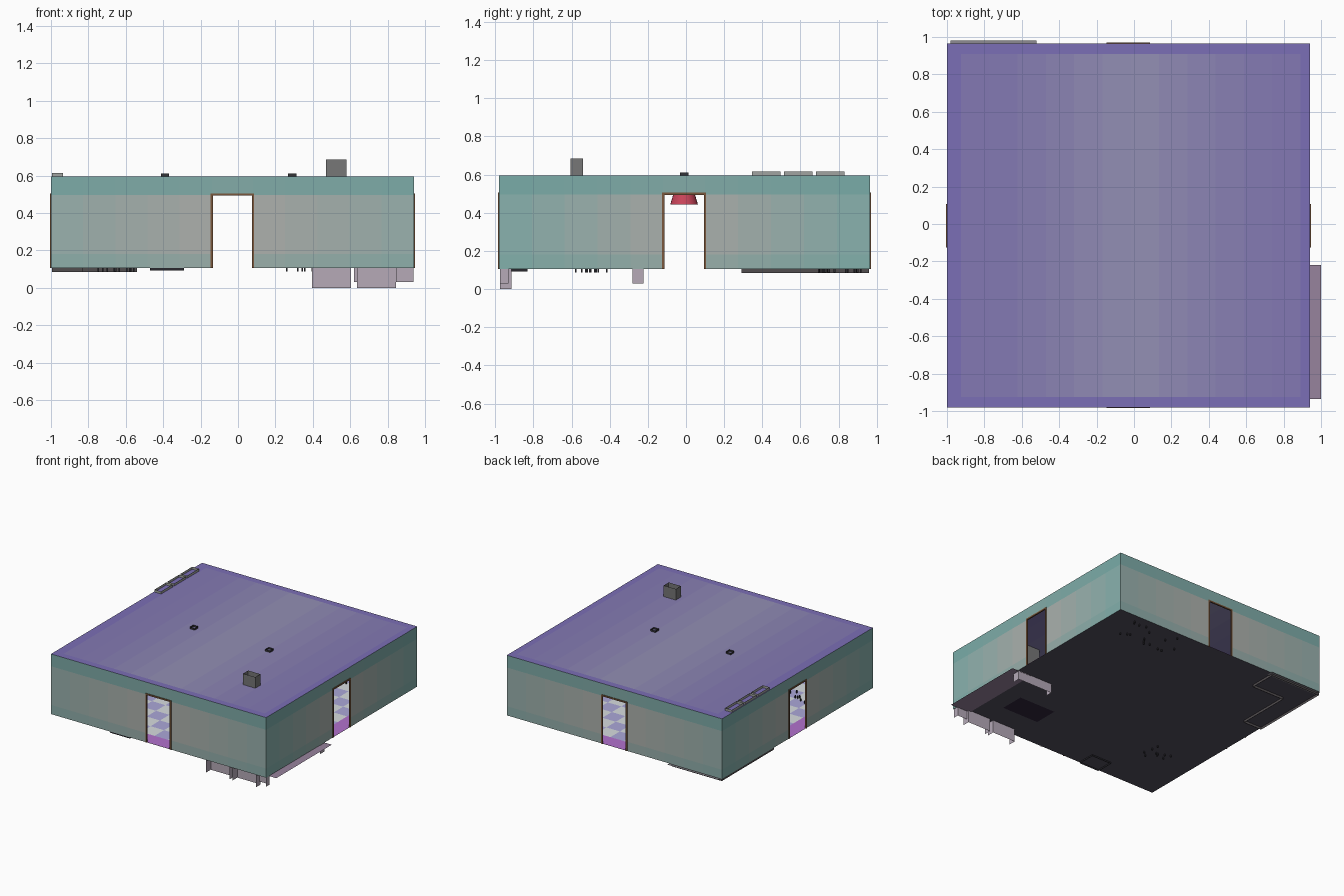
import bpy, bmesh, math, random
from mathutils import Vector

if "Cube" in bpy.data.objects:
    bpy.data.objects.remove(bpy.data.objects["Cube"])

random.seed(4)
X0, X1, Y0, Y1 = -1.0, 0.94, -0.98, 0.965
ZF, ZC = 0.105, 0.595
mats = {}


def mat(rgb):
    key = tuple(int(c) for c in rgb)
    if key not in mats:
        m = bpy.data.materials.new("colour_%d_%d_%d" % key)
        m.diffuse_color = [(c / 255) ** 2.2 for c in key] + [1]
        m.use_nodes = True
        m.node_tree.nodes["Principled BSDF"].inputs["Base Color"].default_value = m.diffuse_color
        mats[key] = m
    return mats[key]


def mix(a, b, t):
    return tuple(p + (q - p) * t for p, q in zip(a, b))


def mesh_from_quads(name, quads):
    """quads: list of (corner points, colour)"""
    bm = bmesh.new()
    me = bpy.data.meshes.new(name)
    slots = []
    for pts, col in quads:
        m = mat(col)
        if m not in slots:
            slots.append(m)
            me.materials.append(m)
        f = bm.faces.new([bm.verts.new(p) for p in pts])
        f.material_index = slots.index(m)
    bmesh.ops.remove_doubles(bm, verts=bm.verts, dist=1e-5)
    bm.to_mesh(me)
    bm.free()
    ob = bpy.data.objects.new(name, me)
    bpy.context.collection.objects.link(ob)
    return ob


def box(name, a, b, col):
    """Closed box between two corners"""
    bm = bmesh.new()
    bmesh.ops.create_cube(bm, size=1)
    a, b = Vector(a), Vector(b)
    for v in bm.verts:
        v.co = Vector(((a[i] + b[i]) / 2 + v.co[i] * (b[i] - a[i])) for i in range(3))
    me = bpy.data.meshes.new(name)
    bm.to_mesh(me)
    bm.free()
    me.materials.append(mat(col))
    ob = bpy.data.objects.new(name, me)
    bpy.context.collection.objects.link(ob)
    return ob


def strip(name, path, z0, z1, col, closed=False):
    """Thin upright sheet along a plan path"""
    pts = path + path[:1] if closed else path
    return mesh_from_quads(name, [([(*p, z0), (*q, z0), (*q, z1), (*p, z1)], col)
                                  for p, q in zip(pts, pts[1:])])


def rect(x0, x1, y0, y1):
    return [(x0, y0), (x1, y0), (x1, y1), (x0, y1)]


def sheet(name, x0, x1, y0, y1, z, col):
    return mesh_from_quads(name, [([(x, y, z) for x, y in rect(x0, x1, y0, y1)], col)])


# Walls: banded sheets with a doorway in the middle of each
GREY, TEAL, TRIM = (178, 176, 172), (132, 178, 174), (118, 170, 166)
WOOD = (122, 88, 62)


def wall(name, lo, hi, d0, d1, place, warm):
    cuts = [lo + (d0 - lo) * i / 5 for i in range(6)] + [d1 + (hi - d1) * i / 5 for i in range(6)]
    zs = [ZF, 0.18, 0.495, ZC]
    quads = []
    for u, v in zip(cuts, cuts[1:]):
        t = min(1, abs((u + v) / 2 - (d0 + d1) / 2))
        for k, (z, w) in enumerate(zip(zs, zs[1:])):
            if abs(u - d0) < 1e-6 and k < 2:
                continue
            base = mix(GREY, TEAL, t * warm)
            col = mix(base, TRIM, (0.35, 0, 0.8)[k])
            quads.append(([place(u, z), place(v, z), place(v, w), place(u, w)], col))
    mesh_from_quads(name, quads)
    # Door frame
    r = 0.006
    for part, (a, b, z, w) in {"left_jamb": (d0 - r, d0 + r, ZF, 0.505),
                               "right_jamb": (d1 - r, d1 + r, ZF, 0.505),
                               "head": (d0 - r, d1 + r, 0.493, 0.505)}.items():
        p, q = Vector(place(a, z)), Vector(place(b, w))
        n = (Vector(place(1, 0)) - Vector(place(0, 0))).cross(Vector((0, 0, 1))) * 0.005
        box(name + "_door_" + part, p - n, q + n, WOOD)


wall("front_wall", X0, X1, -0.14, 0.08, lambda u, z: (u, Y0, z), 0.6)
wall("back_wall", X0, X1, -0.14, 0.08, lambda u, z: (u, Y1, z), 0.6)
wall("right_wall", Y0, Y1, -0.12, 0.10, lambda u, z: (X1, u, z), 1.0)
wall("left_wall", Y0, Y1, -0.12, 0.10, lambda u, z: (X0, u, z), 1.0)

# Ceiling with a darker border
quads = []
xs = [X0, X0 + 0.075] + [X0 + 0.075 + 1.815 * i / 12 for i in range(1, 12)] + [X1 - 0.05, X1]
ys = [Y0, Y0 + 0.055, Y1 - 0.055, Y1]
for i, (a, b) in enumerate(zip(xs, xs[1:])):
    for j, (c, d) in enumerate(zip(ys, ys[1:])):
        edge = j != 1 or i in (0, len(xs) - 2)
        col = (122, 110, 180) if edge else mix((148, 144, 180), (130, 120, 178), min(1, abs(a + b) / 1.5))
        quads.append(([(x, y, ZC) for x, y in rect(a, b, c, d)], col))
mesh_from_quads("ceiling", quads)

# Floor: dark underside and a checker above it
sheet("floor_underside", X0, X1, Y0, Y1, ZF, (84, 80, 94))
N = 16
tiles = []
for i in range(N):
    for j in range(N):
        a, b = X0 + (X1 - X0) * i / N, X0 + (X1 - X0) * (i + 1) / N
        c, d = Y0 + (Y1 - Y0) * j / N, Y0 + (Y1 - Y0) * (j + 1) / N
        rim = i in (0, N - 1) or j in (0, N - 1)
        col = (176, 112, 204) if rim else ((170, 166, 216), (214, 220, 222))[(i + j) % 2]
        tiles.append(([(x, y, ZF + 0.003) for x, y in rect(a, b, c, d)], col))
mesh_from_quads("floor_tiles", tiles)

# Hanging lamps with mounts rising through the ceiling
for name, x, col in (("right", 0.29, (200, 70, 90)), ("left", -0.39, (180, 200, 60))):
    y = -0.01
    bpy.ops.mesh.primitive_cone_add(vertices=24, radius1=0.073, radius2=0.058, depth=0.05,
                                    end_fill_type='NOTHING', location=(x, y, 0.467))
    shade = bpy.context.object
    shade.name = name + "_lamp_shade"
    shade.data.materials.append(mat(col))
    bpy.ops.object.shade_smooth_by_angle()
    bpy.ops.mesh.primitive_cylinder_add(vertices=8, radius=0.006, depth=0.15, location=(x, y, 0.52))
    bpy.context.object.name = name + "_lamp_rod"
    bpy.context.object.data.materials.append(mat((50, 50, 55)))
    strip(name + "_lamp_mount", rect(x - 0.022, x + 0.022, y - 0.022, y + 0.022), 0.57, 0.61,
          (55, 55, 58), True)

# Flue and wall cupboards that show above the roof (open tops)
strip("roof_flue", rect(0.47, 0.58, -0.605, -0.54), 0.40, 0.685, (118, 118, 118), True)
for i, y in enumerate((0.345, 0.513, 0.681)):
    strip("wall_cupboard_%d" % (i + 1), rect(-0.995, -0.935, y, y + 0.15), 0.42, 0.615,
          (160, 162, 160), True)

# L-shaped counter in the back left corner
plan = [(-0.995, 0.29), (-0.83, 0.29), (-0.83, 0.74), (-0.54, 0.74), (-0.54, 0.96), (-0.995, 0.96)]
strip("counter_sides", plan, 0.085, 0.27, (82, 78, 80), True)
mesh_from_quads("counter_top", [([(x, y, 0.27) for x, y in plan], (150, 148, 150))])
sheet("counter_back_ledge", -0.98, -0.52, 0.93, 0.982, 0.1, (140, 138, 145))

# Seats along the front right and the right wall
SEAT = (180, 168, 182)
for name, x0, x1, y0, y1, z in (("front_seat_left", 0.395, 0.605, -0.975, -0.915, 0.0),
                                ("front_seat_right", 0.635, 0.845, -0.975, -0.915, 0.0),
                                ("side_seat_end", 0.62, 0.937, -0.28, -0.222, 0.03),
                                ("corner_seat_end", 0.845, 0.937, -0.975, -0.93, 0.03)):
    strip(name, [(x0, y0), (x0, y1), (x1, y1), (x1, y0)], z, 0.2, SEAT)
    sheet(name + "_top", x0, x1, y0, y1, 0.2, SEAT)
sheet("side_seat_ledge", 0.82, 1.0, -0.935, -0.22, 0.1, (150, 130, 156))

# Rug, low table, floor frame
sheet("rug", 0.34, 0.67, -0.72, -0.52, ZF - 0.003, (52, 42, 62))
box("table_top", (0.38, -0.68, 0.18), (0.63, -0.56, 0.195), WOOD)
for sx in (0.39, 0.61):
    for sy in (-0.67, -0.58):
        box("table_leg", (sx, sy, ZF), (sx + 0.01, sy + 0.01, 0.18), WOOD)
strip("floor_frame", rect(-0.47, -0.29, -0.975, -0.83), 0.093, 0.16, (45, 45, 50), True)

# Small feet poking under the floor
for cx, cy, n, sx, sy in ((0.5, 0.80, 18, 0.28, 0.13), (-0.66, -0.49, 10, 0.1, 0.1)):
    for i in range(n):
        x, y = cx + random.uniform(-sx, sx), cy + random.uniform(-sy, sy)
        box("stool_foot", (x, y, 0.088), (x + 0.008, y + 0.008, 0.13), (50, 50, 54))
